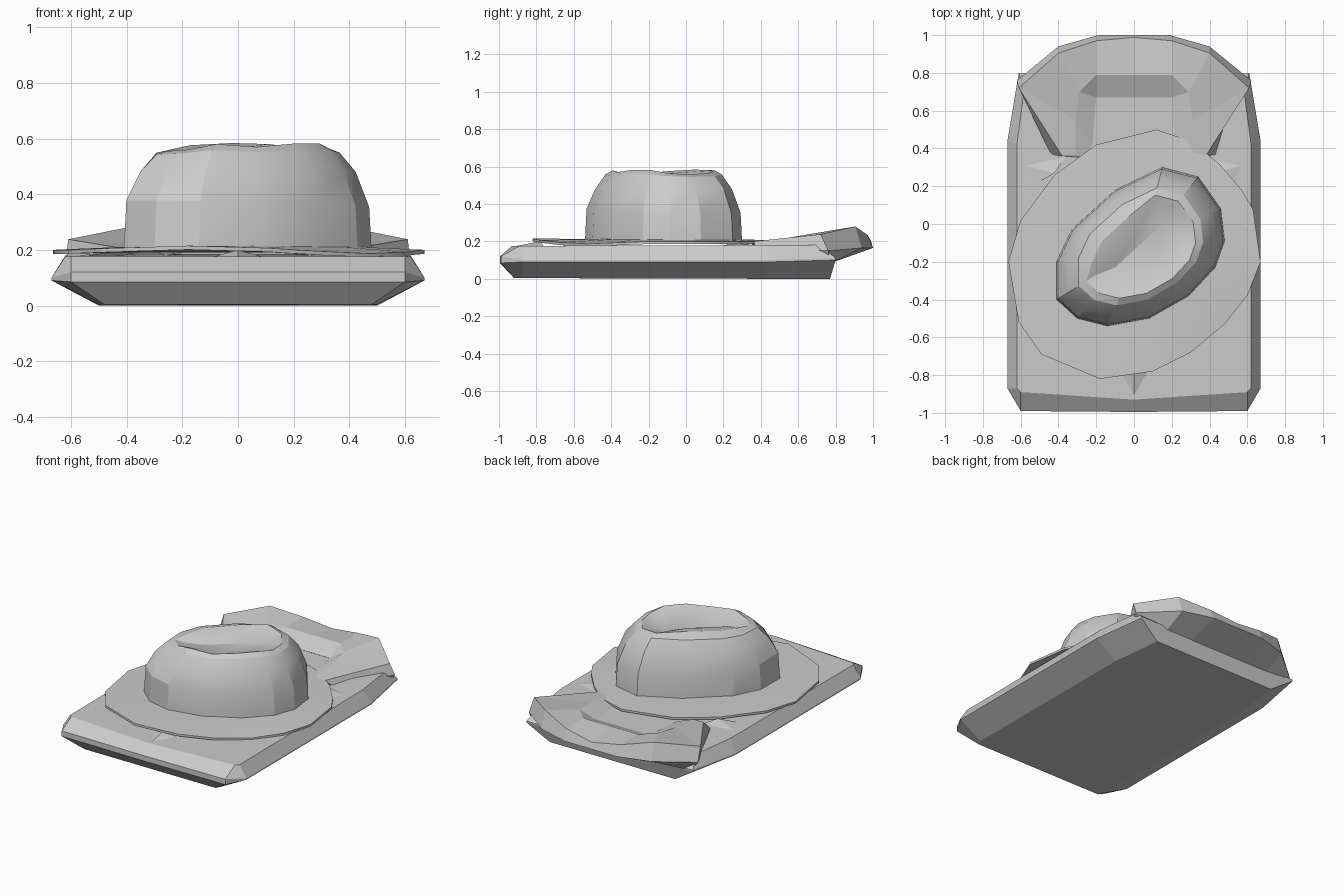
import bpy, bmesh, math
from mathutils import Vector

if "Cube" in bpy.data.objects:
    bpy.data.objects.remove(bpy.data.objects["Cube"])


def make(name, verts, faces, smooth=0):
    bm = bmesh.new()
    vs = [bm.verts.new(v) for v in verts]
    for f in faces:
        bm.faces.new([vs[i] for i in f])
    bmesh.ops.remove_doubles(bm, verts=bm.verts, dist=0.0005)
    bmesh.ops.recalc_face_normals(bm, faces=bm.faces)
    me = bpy.data.meshes.new(name)
    bm.to_mesh(me)
    bm.free()
    ob = bpy.data.objects.new(name, me)
    bpy.context.collection.objects.link(ob)
    if smooth:
        bpy.ops.object.select_all(action='DESELECT')
        bpy.context.view_layer.objects.active = ob
        ob.select_set(True)
        bpy.ops.object.shade_smooth_by_angle(angle=math.radians(smooth))
    return ob


def loft(name, rings, smooth=0):
    """Skin rings of equal length and cap the first and last."""
    n = len(rings[0])
    verts = [p for r in rings for p in r]
    faces = []
    for k in range(len(rings) - 1):
        for i in range(n):
            j = (i + 1) % n
            faces.append((k * n + i, k * n + j, (k + 1) * n + j, (k + 1) * n + i))
    faces.append(tuple(range(n)))
    faces.append(tuple(range((len(rings) - 1) * n, len(rings) * n)))
    return make(name, verts, faces, smooth)


def mirrored(half):
    return half + [(-x, y, z) for x, y, z in reversed(half)]


# padded base slab with chamfered rim
loft("base_slab", [
    mirrored([(0, -.92, .004), (.48, -.92, .004), (.5, -.88, .004), (.5, .42, 0), (.46, .77, 0)]),
    mirrored([(0, -.995, .085), (.6, -.99, .085), (.67, -.87, .09), (.67, .44, .09), (.61, .8, .1)]),
    mirrored([(0, -.995, .12), (.6, -.99, .12), (.67, -.87, .1), (.67, .44, .1), (.61, .8, .11)]),
    mirrored([(0, -.93, .176), (.6, -.89, .176), (.62, -.87, .176), (.62, .42, .18), (.58, .72, .18)]),
])

# raised horseshoe at the back: cross-sections (low, outer, crest, inner, floor)
right = [
    [(.2, .79, .09), (.19, 1.0, .165), (.2, .97, .235), (.2, .79, .235), (.2, .67, .184)],
    [(.4, .79, .09), (.4, .94, .165), (.4, .905, .28), (.29, .7, .235), (.2, .67, .184)],
    [(.58, .77, .09), (.62, .76, .15), (.61, .72, .238), (.31, .55, .22), (.22, .42, .184)],
    [(.45, .45, .12), (.44, .37, .176), (.38, .36, .2), (.31, .36, .2), (.26, .35, .18)],
]
centre = [(0, .79, .09), (0, 1.0, .165), (0, .988, .205), (0, .79, .235), (0, .67, .184)]
left = [[(-x, y, z) for x, y, z in s] for s in reversed(right)]
loft("raised_back", left + [centre] + right)

# small folds pinched in the slab top
make("front_fold", [(0, -.91, .175), (.09, -.76, .175), (-.09, -.76, .175), (0, -.78, .2)],
     [(0, 1, 3), (1, 2, 3), (2, 0, 3), (0, 2, 1)])
for side, label in ((1, "right"), (-1, "left")):
    make(label + "_fold", [(side * .58, .31, .178), (side * .54, .2, .178),
                           (side * .36, .36, .178), (side * .42, .27, .2)],
         [(0, 1, 3), (1, 2, 3), (2, 0, 3), (0, 2, 1)])

# crown outline at its base
crown = [(-.41, -.4), (-.3, -.5), (-.14, -.54), (.08, -.5), (.29, -.38), (.43, -.23),
         (.48, -.09), (.46, .08), (.34, .25), (.15, .3), (-.1, .18), (-.33, -.03), (-.41, -.2)]
mid = Vector((.04, -.12))
# uneven rim heights, following the outline
wave = [-.025, -.02, 0, -.01, .002, .002, -.015, -.022, -.015, 0, .004, -.004, -.015]


def crown_ring(s, z, tilt=0, uneven=0, pinch=0):
    """Scaled outline; pinch pulls the broad left shoulder towards the dent."""
    out = []
    for i, (p, w) in enumerate(zip(crown, wave)):
        q = mid + (Vector(p) - mid) * s
        k = pinch if i in (10, 11, 12) else 0
        out.append((q.x + k, q.y - k, z + tilt * (q.x + q.y) + uneven * w))
    return out


# crown wall, soft rim and long dent on top
rings = [crown_ring(1, .2), crown_ring(.98, .362, -.02), crown_ring(.87, .48),
         crown_ring(.74, .558, 0, .6), crown_ring(.65, .58, 0, 1, .03),
         crown_ring(.54, .565, 0, 1, .06)]
n = len(crown)
verts = [p for r in rings for p in r]
faces = [(k * n + i, k * n + (i + 1) % n, (k + 1) * n + (i + 1) % n, (k + 1) * n + i)
         for k in range(len(rings) - 1) for i in range(n)]
base = (len(rings) - 1) * n
verts += [(-.1, -.23, .535), (.15, .0, .525)]
a, b = len(verts) - 2, len(verts) - 1
for i in range(n):
    j = (i + 1) % n
    near = [a if k in (11, 12, 0, 1, 2, 3) else b for k in (i, j)]
    if near[0] == near[1]:
        faces.append((base + i, base + j, near[0]))
    else:
        faces.append((base + i, base + j, near[1], near[0]))
make("hat_crown", verts, faces, 22)

# wavy brim
brim = [(.12, .5, .205), (.3, .44, .2), (.45, .32, .2), (.57, .18, .2), (.63, .08, .2),
        (.67, -.2, .2), (.6, -.38, .193), (.48, -.53, .187), (.3, -.68, .195), (.1, -.78, .207),
        (-.18, -.82, .215), (-.49, -.69, .205), (-.61, -.52, .2), (-.665, -.2, .2),
        (-.6, .02, .203), (-.42, .26, .205), (-.2, .42, .205)]
inner = [(.03 + (x - .03) * .55, -.13 + (y + .13) * .55, .213) for x, y, z in brim]
under = [(x, y, z - .014) for x, y, z in brim]
low = [(x, y, z - .02) for x, y, z in inner]
loft("hat_brim", [inner, brim, under, low], 30)
